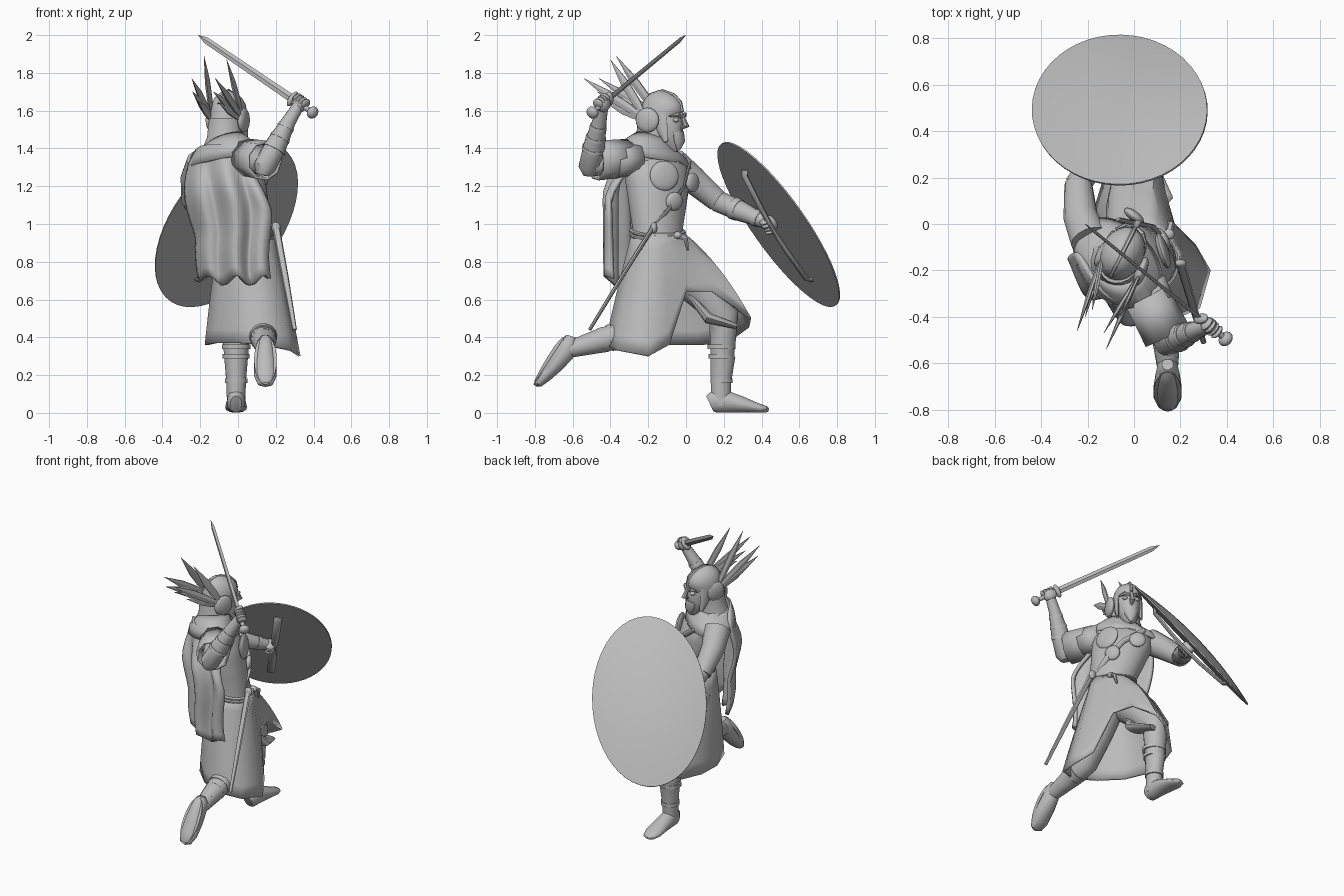
import bpy, bmesh, math
from mathutils import Vector as V, Matrix

if "Cube" in bpy.data.objects:
    bpy.data.objects.remove(bpy.data.objects["Cube"])

grey = bpy.data.materials.new("stone grey")
grey.diffuse_color = (0.5, 0.5, 0.5, 1)
grey.use_nodes = True
grey.node_tree.nodes["Principled BSDF"].inputs["Base Color"].default_value = grey.diffuse_color


def finish(name, bm, angle=40, solid=0):
    bmesh.ops.recalc_face_normals(bm, faces=bm.faces)
    me = bpy.data.meshes.new(name)
    bm.to_mesh(me)
    bm.free()
    me.materials.append(grey)
    ob = bpy.data.objects.new(name, me)
    bpy.context.collection.objects.link(ob)
    if solid:
        m = ob.modifiers.new("thickness", "SOLIDIFY")
        m.thickness, m.offset = solid, 0
    bpy.ops.object.select_all(action="DESELECT")
    ob.select_set(True)
    bpy.context.view_layer.objects.active = ob
    bpy.ops.object.shade_smooth_by_angle(angle=math.radians(angle))
    return ob


def loft(name, rings, closed=True, caps=True, angle=40, solid=0):
    """Skin a list of point rows."""
    bm = bmesh.new()
    rows = [[bm.verts.new(p) for p in r] for r in rings]
    n = len(rows[0])
    for a, b in zip(rows, rows[1:]):
        for i in range(n if closed else n - 1):
            j = (i + 1) % n
            bm.faces.new((a[i], a[j], b[j], b[i]))
    if caps:
        bm.faces.new(rows[0])
        bm.faces.new(rows[-1])
    return finish(name, bm, angle, solid)


def ring(c, u, v, n=16):
    return [V(c) + V(u) * math.cos(t) + V(v) * math.sin(t)
            for t in (2 * math.pi * i / n for i in range(n))]


def tube(name, pts, radii, ref=(1, 0, 0), n=14, caps=True, angle=40, solid=0):
    """Tapered limb; a radius may be a pair (along ref, across ref)."""
    pts = [V(p) for p in pts]
    rings = []
    for i, p in enumerate(pts):
        d = (pts[min(i + 1, len(pts) - 1)] - pts[max(i - 1, 0)]).normalized()
        u = (V(ref) - d * d.dot(V(ref))).normalized()
        w = d.cross(u)
        a, b = radii[i] if isinstance(radii[i], tuple) else (radii[i],) * 2
        rings.append(ring(p, u * a, w * b, n))
    return loft(name, rings, True, caps, angle, solid)


def blob(name, c, size, z=(0, 0, 1), x=(1, 0, 0), seg=20, rows=12):
    """Ellipsoid with its own z and x directions."""
    z = V(z).normalized()
    x = (V(x) - z * z.dot(V(x))).normalized()
    m = Matrix((x, z.cross(x), z)).transposed().to_4x4()
    bm = bmesh.new()
    bmesh.ops.create_uvsphere(bm, u_segments=seg, v_segments=rows, radius=1,
                              matrix=Matrix.Translation(c) @ m @ Matrix.Diagonal((*size, 1)))
    return finish(name, bm)


# body directions: chest faces c_f, head faces h_f
c_f, c_s = V((.74, .67, 0)), V((.67, -.74, 0))
h_f, h_s = V((.45, .89, 0)), V((.89, -.45, 0))
UP = V((0, 0, 1))

# torso, belt and knot
loft("torso", [ring(c, c_s * a, c_f * b, 24) for c, a, b in [
    ((.05, -.15, .86), .15, .13), ((.05, -.15, .97), .14, .125), ((.02, -.15, 1.08), .165, .13),
    ((-.02, -.15, 1.22), .19, .145), ((-.04, -.16, 1.33), .19, .13), ((-.07, -.18, 1.4), .13, .09),
    ((-.07, -.18, 1.44), .08, .08)]])
for z in (.94, .96):
    loft("belt", [ring((.05, -.15, z + d), c_s * r - UP * .012, c_f * (r - .01) - UP * .02, 24)
                  for d, r in ((-.01, .146), (-.004, .154), (.004, .154), (.01, .146))])
blob("belt_knot", (.15, -.045, .94), (.025, .025, .02))
tube("belt_tail", [(.15, -.04, .94), (.16, 0, .92), (.15, .01, .86)], [.016, .014, .006], n=6)

# chest plates and strap
for p, d, r in [((.125, -.115, 1.255), (.95, .3, .1), .08), ((.0, .035, 1.22), (.6, .8, 0), .052),
                ((.125, -.062, 1.12), (.85, .5, -.1), .05)]:
    blob("chest_disc", p, (r, r, .022), d)
tube("chest_strap", [(-.07, .02, 1.32), (.08, -.01, 1.2), (.15, -.09, 1.08), (.17, -.18, .98)],
     [(.018, .008)] * 4, ref=(.3, .3, .9), n=6)

# skirt with a raised notch over the forward knee
hem = [(.325, -.2, .30), (.26, -.09, .36), (.17, 0, .64), (.13, .14, .64), (.1, .34, .5), (0, .33, .45),
       (-.12, .22, .37), (-.165, .07, .36), (-.17, -.09, .36), (-.12, -.24, .37), (.0, -.36, .37),
       (.13, -.425, .36), (.28, -.36, .33)]
rows = []
for k in range(9):
    t, row = k / 8, []
    for h in hem:
        h = V(h)
        a = math.atan2(h.y + .12, h.x - .06)
        w = V((.05 + .145 * math.cos(a), -.15 + .135 * math.sin(a), .95))
        p = w.lerp(h, t)
        bulge = .14 if h.y > .1 else .06
        p += V((.15 * math.cos(a), .12 * math.sin(a), .5 if h.y > .1 else 0)) * bulge * t * (1 - t) * 2
        row.append(p)
    rows.append(row)
loft("skirt", rows, caps=False, angle=50, solid=.012)
tube("inner_fold", [(.02, .02, .62), (.1, .12, .5), (.06, .26, .46)], [(.05, .015), (.07, .03), (.04, .015)])

# cape: folded sheet hanging from the shoulders across the back
rows = []
for k in range(15):
    t, row = k / 14, []
    left = -.24 - .055 * math.sin(math.pi * min(1, t * 1.6)) + .05 * t
    right = .02 + .15 * min(1, t * 2.2) ** .8
    for i in range(41):
        s = i / 40
        fold = math.cos(s * 2 * math.pi * 2.5 + .8 * t + .4)
        top = -.12 - .17 * s - .1 * math.sin(math.pi * s)
        low = -.405 + .43 * (s - .72) ** 2
        m = min(1, t * 2.6)
        m = m * m * (3 - 2 * m)
        row.append((left + (right - left) * s + .02 * math.sin(6 * t) * t, top + (low - top) * m + .035 * fold * m,
                    1.42 - .72 * t - .025 * fold * t * t - .07 * (2 * s - 1) ** 4 * (1 - t)))
    rows.append(row)
loft("cape", rows, closed=False, caps=False, angle=60, solid=.025)

# mantle around the shoulders, lower over the shield arm
loft("mantle", [ring(c, c_s * a + UP * .04, c_f * b, 28) for c, a, b in [
    ((-.07, -.17, 1.325), .22, .15), ((-.07, -.18, 1.375), .2, .135), ((-.07, -.18, 1.415), .14, .105),
    ((-.07, -.17, 1.44), .1, .09)]], caps=False, solid=.02)

# neck guard, head and helmet
loft("neck_guard", [ring(c, h_s * r, h_f * q, 20) for c, r, q in [
    ((-.08, -.18, 1.38), .12, .11), ((-.07, -.17, 1.46), .095, .095), ((-.06, -.15, 1.56), .09, .11)]])
hc = V((-.05, -.125, 1.545))
loft("face", [ring(hc + h_f * f + V((0, 0, z)), h_s * a, h_f * b, 16) for z, f, a, b in [
    (-.16, .07, .015, .02), (-.12, .05, .05, .055), (-.06, .03, .07, .085), (0, .02, .078, .095),
    (.05, .0, .08, .105)]])
loft("helmet", [ring(hc + h_f * f + V((0, 0, z)), h_s * a, h_f * b, 24) for z, f, a, b in [
    (0, -.02, .09, .105), (.05, 0, .092, .118), (.09, 0, .085, .112), (.125, -.005, .066, .088),
    (.15, -.01, .038, .05), (.162, -.01, .008, .01)]])
tube("helmet_ridge", [hc + h_f * f + V((0, 0, z)) for f, z in
                      ((.118, .05), (.106, .1), (.068, .138), (0, .16), (-.07, .14), (-.11, .09))],
     [.01] * 6, ref=h_s, n=6)
tube("nose", [hc + h_f * f + V((0, 0, z)) for f, z in ((.11, .045), (.125, .01), (.142, -.025), (.11, -.04))],
     [.01, .012, .018, .008], ref=h_s, n=8)
tube("beard", [hc + h_f * f + V((0, 0, z)) for f, z in ((.09, -.06), (.1, -.11), (.095, -.155))],
     [(.05, .03), (.042, .03), (.008, .008)], ref=h_s, n=10)
for s in (-1, 1):
    side = h_s * s
    blob("eye", hc + side * .038 + h_f * .1 + V((0, 0, .005)), (.017, .017, .012))
    tube("brow", [hc + side * a + h_f * f + V((0, 0, z)) for a, f, z in
                  ((.01, .122, .02), (.04, .113, .035), (.075, .08, .025))], [.009, .012, .005], n=6)
    tube("cheek_guard", [hc + side * .076 + h_f * f + V((0, 0, z)) for f, z in
                         ((.02, .04), (.035, -.04), (.06, -.11))],
         [(.04, .012), (.035, .014), (.012, .008)], ref=h_f, n=8)

# ear discs and feather crests
for c, side, tips in [
    ((.03, -.205, 1.55), (.89, -.35, 0), [(-.06, -.4, 1.87), (-.12, -.54, 1.77), (-.13, -.47, 1.7), (-.1, -.42, 1.64)]),
    ((-.135, -.125, 1.55), (-.89, .45, 0), [(-.18, -.37, 1.89), (-.245, -.46, 1.77), (-.24, -.45, 1.7), (-.21, -.4, 1.65)])]:
    blob("ear_disc", c, (.066, .066, .024), side)
    for tip in tips:
        a, b = V(c), V(tip)
        tube("feather", [a, a.lerp(b, .3), a.lerp(b, .6), b],
             [(.006, .008), (.01, .026), (.01, .026), (.001, .001)], ref=side, n=6, angle=20)


def fist(name, c, axis, out):
    axis, out = V(axis).normalized(), V(out).normalized()
    blob(name, c, (.044, .034, .046), axis, out)
    for k in range(4):
        p = V(c) + axis * (k - 1.5) * .021 + out * .02
        blob(name + "_finger", p, (.028, .034, .0135), axis, out, 10, 6)


# sword
tip, pommel = V((-.21, 0, 2.0)), V((.395, -.495, 1.59))
d = (tip - pommel).normalized()
flat = d.cross(V((.4, .8, -.3))).normalized()
guard = pommel + d * .155
grip = pommel + d * .1
fist("sword_hand", grip, d, (.3, -.3, .5))
tube("sword_grip", [pommel, guard], [.014, .014], n=10)
blob("pommel", pommel, (.034, .034, .026), d)
blob("sword_guard", guard, (.045, .026, .018), d, flat)
tube("blade", [guard, guard.lerp(tip, .92), tip], [(.021, .008), (.017, .006), (.001, .001)], ref=flat, n=4, angle=10)

# raised sword arm
tube("sword_upper_arm", [(.03, -.23, 1.34), (.1, -.38, 1.34), (.14, -.5, 1.31)], [.085, .075, .06])
for k, r in ((0, .08), (1, .095)):
    a, b = V((.05, -.25 - .06 * k, 1.35)), V((.1 + .04 * k, -.38 - .1 * k, 1.335))
    tube("sleeve", [a, b], [r, r + .005], n=9, caps=False, angle=15, solid=.014)
elbow = V((.14, -.51, 1.3))
wrist = grip - V((.035, .01, .05))
tube("sword_forearm", [elbow - V((.01, 0, .04)), elbow, elbow.lerp(wrist, .4), elbow.lerp(wrist, .85), grip],
     [.035, .06, .058, .038, .03])
for t, r in ((.35, .064), (.55, .056), (.75, .047)):
    tube("bracer_band", [elbow.lerp(wrist, t - .025), elbow.lerp(wrist, t + .025)], [r, r - .003])

# shield arm
hand = V((-.065, .445, 1.0))
tube("shield_upper_arm", [(-.19, -.07, 1.32), (-.23, .03, 1.24), (-.24, .17, 1.12)], [.085, .075, .06])
elbow = V((-.24, .17, 1.12))
tube("shield_forearm", [elbow - V((.02, .03, -.01)), elbow, elbow.lerp(hand, .4), elbow.lerp(hand, .95)],
     [.035, .058, .056, .034])
for t, r in ((.35, .062), (.75, .048)):
    tube("bracer_band", [elbow.lerp(hand, t - .05), elbow.lerp(hand, t + .05)], [r, r - .004])

# oval shield: shallow dome, back plate and handle
n = V((-.357, .709, .61)).normalized()
v = V((.40, -.464, .79))
v = (v - n * v.dot(n)).normalized()
u = v.cross(n)
sc = V((-.06, .488, .995))
fist("shield_hand", hand, v, -n)
dome = [(r, .008 + .055 * (1 - r * r)) for r in (1, .9, .75, .6, .45, .3, .15, .01)]
loft("shield", [ring(sc + n * h, u * .362 * r, v * .552 * r, 48) for r, h in [(.01, 0), (1, 0)] + dome], angle=25)
tube("shield_handle", [sc + v * a - n * b for a, b in
                       ((.37, 0), (.35, .02), (.15, .035), (0, .04), (-.15, .035), (-.35, .02), (-.37, 0))],
     [(.026, .012)] * 3 + [(.015, .013)] + [(.026, .012)] * 3, ref=u, n=8)

# forward leg
tube("front_leg", [(0, -.1, .82), (-.01, .08, .66), (-.01, .2, .52), (-.01, .195, .38), (-.01, .185, .14)],
     [.12, .11, .085, .07, .05])
tube("front_boot", [(-.01, y, z) for y, z in ((.125, .05), (.15, .062), (.21, .06), (.29, .045), (.38, .026), (.425, .018), (.438, .015))],
     [(.03, .045), (.048, .062), (.05, .06), (.055, .045), (.058, .026), (.04, .018), (.01, .008)])
tube("front_boot_shaft", [(-.01, .185, .04), (-.01, .185, .16), (-.01, .195, .3)], [(.048, .055), (.052, .055), (.062, .068)])
for z, r in ((.17, .06), (.3, .071), (.35, .076)):
    tube("front_leg_band", [(-.01, .188, z - .012), (-.01, .188, z + .012)], [r, r])

# trailing leg
knee, ankle = V((.13, -.32, .42)), V((.145, -.62, .335))
tube("back_leg", [(.08, -.16, .82), (.12, -.22, .6), knee, knee.lerp(ankle, .4), ankle], [.12, .1, .075, .068, .045])
for t, r in ((.25, .075), (.4, .07), (.7, .058)):
    tube("back_leg_band", [knee.lerp(ankle, t - .04), knee.lerp(ankle, t + .04)], [r, r - .003])
tube("back_boot", [(.145, y, z) for y, z in ((-.605, .405), (-.615, .375), (-.645, .325), (-.695, .262), (-.75, .195), (-.785, .155), (-.795, .145))],
     [(.025, .025), (.045, .05), (.052, .06), (.06, .053), (.06, .038), (.042, .024), (.012, .008)])
sole_n, sole_v = V((0, -.84, .55)), V((0, .55, .84))
loft("back_sole", [ring(V((.145, -.718, .278)) + sole_n * h, (.06, 0, 0), sole_v * .155, 24) for h in (-.02, .006)])

# scabbard
tube("scabbard", [(.2, -.17, .99), (.25, -.34, .72), (.3, -.51, .44)], [(.02, .012), (.018, .011), (.012, .009)], n=8)
blob("scabbard_mouth", (.2, -.17, .98), (.026, .018, .03))
